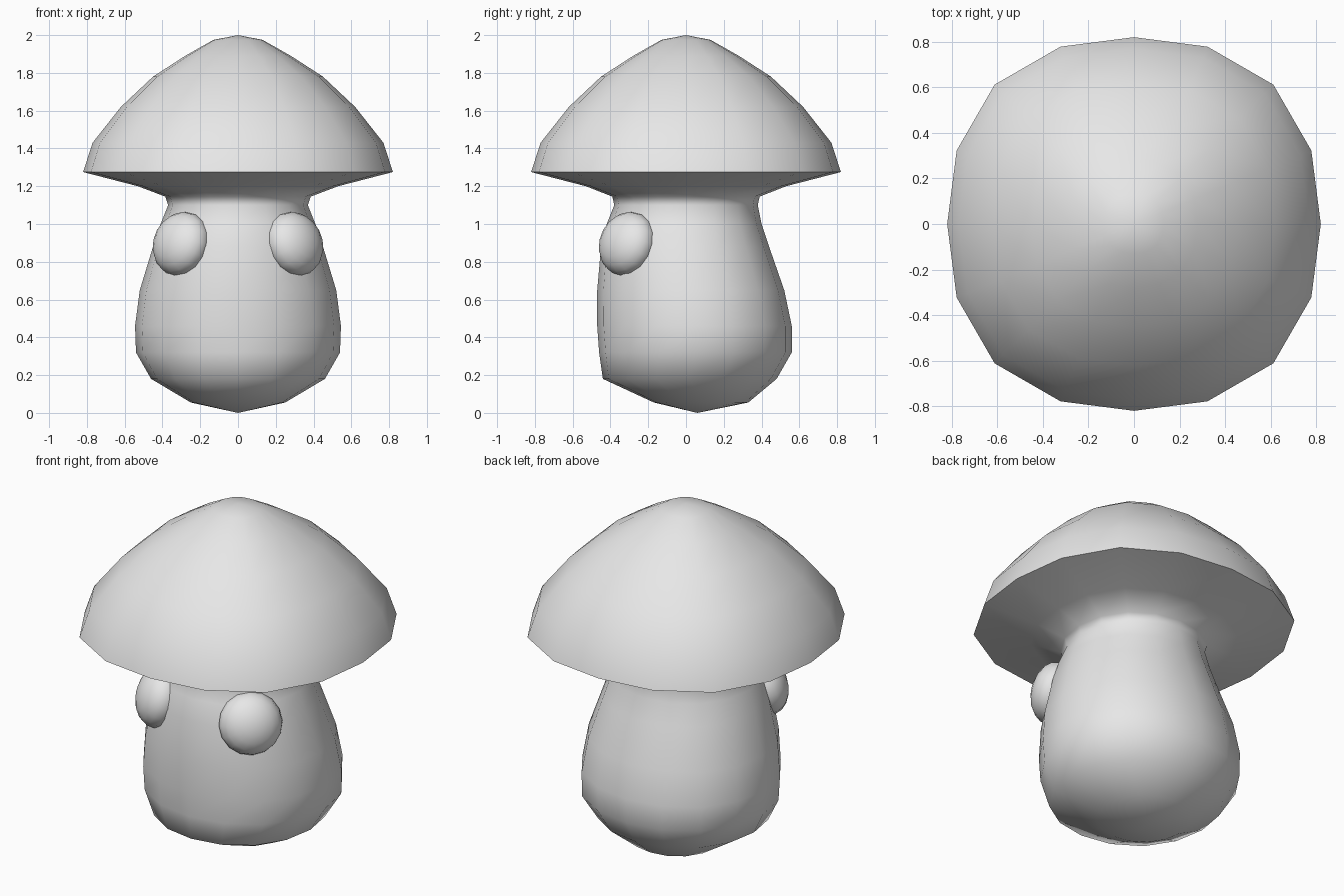
import bpy, bmesh
from math import sin, cos, tau, radians
from mathutils import Vector

cube = bpy.data.objects.get("Cube")
if cube:
    bpy.data.objects.remove(cube)

grey = bpy.data.materials.new("light_grey")
grey.use_nodes = True
grey.diffuse_color = (0.8, 0.8, 0.8, 1)
grey.node_tree.nodes["Principled BSDF"].inputs["Base Color"].default_value = (0.8, 0.8, 0.8, 1)
grey.use_backface_culling = True

SIDES = 16
SHELL = 0.025

# Stem rings, bottom to neck: height, half width, front y, back y
STEM = [
    (0.055, 0.25, -0.17, 0.33),
    (0.18, 0.46, -0.44, 0.48),
    (0.32, 0.54, -0.46, 0.56),
    (0.46, 0.545, -0.47, 0.56),
    (0.65, 0.52, -0.47, 0.52),
    (0.88, 0.45, -0.45, 0.44),
    (1.0, 0.41, -0.42, 0.40),
    (1.10, 0.37, -0.38, 0.38),
    (1.145, 0.385, -0.39, 0.39),
]
# Cap rings, underside to crown: height, radius
CAP = [(1.20, 0.53), (1.275, 0.82), (1.43, 0.77), (1.62, 0.62),
       (1.78, 0.45), (1.89, 0.28), (1.975, 0.13)]


def add_ring(bm, z, rx, front, back, square):
    verts = []
    for i in range(SIDES):
        a = tau * i / SIDES
        k = 1 + square * sin(2 * a) ** 2
        y = (front + back) / 2 + (back - front) / 2 * k * sin(a)
        verts.append(bm.verts.new((rx * k * cos(a), y, z)))
    return verts


def make_body(name, inset, inward):
    """Closed stem and cap, inset along its normals, optionally facing inward."""
    bm = bmesh.new()
    rings = [add_ring(bm, *r, 0.02) for r in STEM]
    rings += [add_ring(bm, z, r, -r, r, 0.055) for z, r in CAP]
    bottom = bm.verts.new((0, 0.06, 0))
    crown = bm.verts.new((0, 0, 2))
    for i in range(SIDES):
        j = (i + 1) % SIDES
        bm.faces.new((bottom, rings[0][j], rings[0][i]))
        bm.faces.new((rings[-1][i], rings[-1][j], crown))
        for lo, hi in zip(rings, rings[1:]):
            bm.faces.new((lo[i], lo[j], hi[j], hi[i]))
    bm.normal_update()
    for v, n in [(v, v.normal.copy()) for v in bm.verts]:
        v.co -= n * inset
    if inward:
        bmesh.ops.reverse_faces(bm, faces=bm.faces)
    return finish(name, bm)


def finish(name, bm):
    mesh = bpy.data.meshes.new(name)
    bm.to_mesh(mesh)
    bm.free()
    mesh.materials.append(grey)
    ob = bpy.data.objects.new(name, mesh)
    bpy.context.collection.objects.link(ob)
    bpy.ops.object.select_all(action='DESELECT')
    ob.select_set(True)
    bpy.context.view_layer.objects.active = ob
    bpy.ops.object.shade_smooth_by_angle(angle=radians(65))
    return ob


def make_eye(name, side):
    """Flattened ball resting on the sloping stem."""
    bm = bmesh.new()
    bmesh.ops.create_uvsphere(bm, u_segments=16, v_segments=10, radius=0.174)
    bmesh.ops.scale(bm, vec=(1, 1, 0.7), verts=bm.verts)
    turn = Vector((side, -1, 0.43)).to_track_quat('Z', 'Y').to_matrix()
    bmesh.ops.rotate(bm, cent=(0, 0, 0), matrix=turn, verts=bm.verts)
    bmesh.ops.translate(bm, vec=(side * 0.3, -0.31, 0.895), verts=bm.verts)
    finish(name, bm)


# Mushroom body with its inward-facing outline shell
make_body("mushroom_body", SHELL, False)
make_body("outline_shell", 0, True)

# Eyes
make_eye("left_eye", 1)
make_eye("right_eye", -1)
